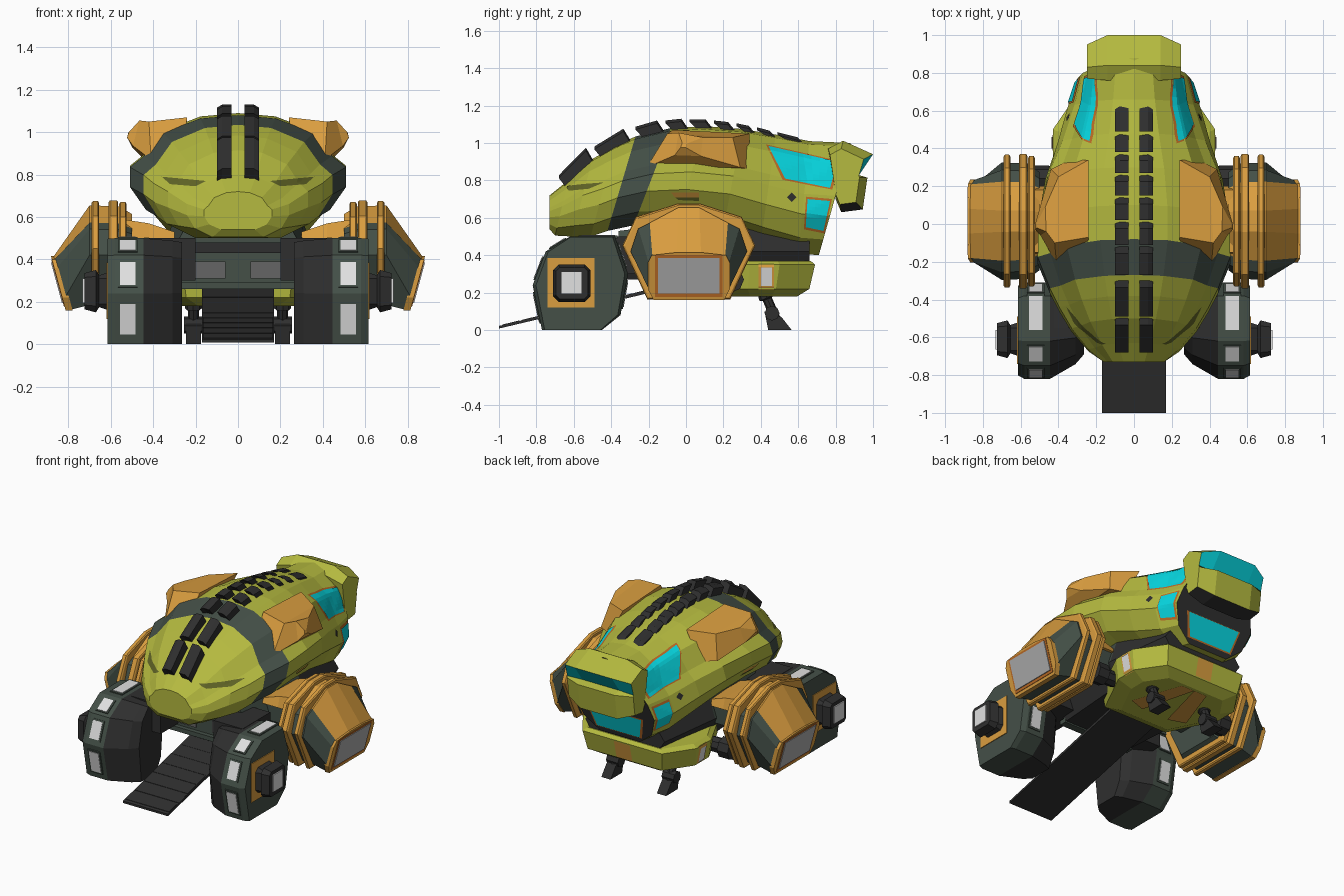
import bpy, bmesh, math
from mathutils import Vector
from mathutils.bvhtree import BVHTree

if "Cube" in bpy.data.objects:
    bpy.data.objects.remove(bpy.data.objects["Cube"])


def mat(name, r, g, b):
    m = bpy.data.materials.new(name)
    m.diffuse_color = (r, g, b, 1)
    m.use_nodes = True
    m.node_tree.nodes["Principled BSDF"].inputs["Base Color"].default_value = m.diffuse_color
    return m


GREEN = mat("lime_green", .46, .49, .05)
DARK = mat("dark_green", .058, .08, .064)
ORANGE = mat("orange", .7, .34, .05)
COAL = mat("charcoal", .028, .028, .028)
CYAN = mat("cyan_glass", .002, .68, .75)
RUST = mat("rust_trim", .5, .15, .02)
LIGHT = mat("pale_light", .75, .75, .75)
GREY = mat("grey_glass", .42, .42, .42)
OLIVE = mat("deep_olive", .12, .13, .02)
SMOKE = mat("smoke_glass", .13, .13, .13)


def finish(name, bm, mats, rule=None, mirror=False):
    bmesh.ops.recalc_face_normals(bm, faces=bm.faces)
    if mirror:
        d = bmesh.ops.duplicate(bm, geom=bm.verts[:] + bm.edges[:] + bm.faces[:])["geom"]
        for v in d:
            if isinstance(v, bmesh.types.BMVert):
                v.co.x *= -1
        bmesh.ops.reverse_faces(bm, faces=[f for f in d if isinstance(f, bmesh.types.BMFace)])
    bm.normal_update()
    if rule:
        for f in bm.faces:
            f.material_index = rule(f.calc_center_median(), f.normal)
    me = bpy.data.meshes.new(name)
    bm.to_mesh(me)
    tree = BVHTree.FromBMesh(bm)
    bm.free()
    for m in mats:
        me.materials.append(m)
    bpy.context.collection.objects.link(bpy.data.objects.new(name, me))
    return tree


def loft(name, rings, mats, rule=None, mirror=False):
    """Skin closed rings of equal point count and cap both ends."""
    bm = bmesh.new()
    vs = [[bm.verts.new(p) for p in r] for r in rings]
    n = len(rings[0])
    for a, b in zip(vs, vs[1:]):
        for i in range(n):
            j = (i + 1) % n
            bm.faces.new((a[i], a[j], b[j], b[i]))
    bm.faces.new(vs[0])
    bm.faces.new(vs[-1])
    return finish(name, bm, mats, rule, mirror)


def box(name, x0, x1, y0, y1, z0, z1, m, mirror=False):
    return loft(name, [[(x, y0, z0), (x, y1, z0), (x, y1, z1), (x, y0, z1)] for x in (x0, x1)], [m], None, mirror)


def tube(name, stations, m, sides=8, mirror=False):
    """Round bar through (point, radius) stations."""
    ax = (Vector(stations[-1][0]) - Vector(stations[0][0])).normalized()
    u = ax.orthogonal().normalized()
    w = ax.cross(u)
    loft(name, [[Vector(p) + r * (u * math.cos(k * math.tau / sides) + w * math.sin(k * math.tau / sides))
                 for k in range(sides)] for p, r in stations], [m], None, mirror)


def decal(name, tree, corners, direction, m, off=.005, mirror=True, n=8):
    """Thin plate projected along direction onto a surface."""
    a, b, c, d = map(Vector, corners)
    dr = Vector(direction)
    bm = bmesh.new()
    g = []
    for i in range(n + 1):
        for j in range(n + 1):
            s, t = i / n, j / n
            p = a.lerp(b, s).lerp(d.lerp(c, s), t)
            hit = tree.ray_cast(p - dr * 3, dr)
            if hit[0] is None:
                hit = tree.find_nearest(p)
            g.append(bm.verts.new(hit[0] - dr * off))
    for i in range(n):
        for j in range(n):
            k = i * (n + 1) + j
            bm.faces.new((g[k], g[k + 1], g[k + n + 2], g[k + n + 1]))
    finish(name, bm, [m], None, mirror)


def framed(name, tree, corners, direction, m, frame, grow=.015, mirror=True):
    c = sum((Vector(p) for p in corners), Vector()) / 4
    big = [Vector(p) + (Vector(p) - c).normalized() * grow for p in corners]
    decal(name + "_frame", tree, big, direction, frame, .004, mirror)
    decal(name, tree, corners, direction, m, .009, mirror)


# main hull: sheared cross-sections from nose to tail; t pinches the upper half
half = [(0, 0), (.5, 0), (.85, .14), (1, .35), (1, .53), (.87, .63), (.7, .84), (.35, .97), (0, 1)]
prof = half + [(-u, v) for u, v in half[-2:0:-1]]
sections = [(-.73, 0, .16, .54, .72, 1), (-.70, .07, .24, .505, .8, 1), (-.61, .11, .33, .5, .915, 1),
            (-.51, .13, .395, .5, .985, 1), (-.42, .15, .445, .53, 1.035, 1), (-.28, .2, .51, .56, 1.08, 1),
            (-.05, .15, .505, .57, 1.09, 1), (.2, .1, .47, .54, 1.075, .97), (.4, .08, .405, .47, 1.045, .93),
            (.6, .06, .35, .41, 1.01, .9), (.71, .17, .3, .4, 1.0, .9)]


def hull_rule(c, n):
    if n.y > .8 and c.y > .7:
        return 2
    return 1 if -.42 < c.y - .17 * (c.z - .55) / .5 < -.25 else 0


hull = loft("hull", [[(u * w * (t if v > .5 else 1), y + sh * v, zb + v * (zt - zb)) for u, v in prof]
                     for y, sh, w, zb, zt, t in sections], [GREEN, DARK, COAL], hull_rule)

# rear cockpit hood with glass under the visor
hp = [(.76, .97), (.84, 1.012), (1.0, .94), (.92, .83), (.97, .815), (.945, .645), (.83, .63), (.8, .7)]


def hood_ring(x, ky, kz, fill=0):
    return [(x, .8 + (y - .8) * ky + fill * (i == 3), .82 + (z - .82) * kz) for i, (y, z) in enumerate(hp)]


def hood_rule(c, n):
    if n.y > .2 and n.z < 0 and .84 < c.z < .94 and abs(n.x) < .8:
        return 1
    return 2 if n.z < -.7 and c.z < .72 else 0


loft("cockpit_hood", [hood_ring(-.25, .75, .78, .035), hood_ring(-.14, 1, 1), hood_ring(.14, 1, 1), hood_ring(.25, .75, .78, .035)],
     [GREEN, CYAN, COAL], hood_rule)

# hull windows, slits and ports
X, Y = (-1, 0, 0), (0, 1, 0)
framed("upper_window", hull, [(0, .44, .985), (0, .81, .9), (0, .77, .76), (0, .53, .81)], X, CYAN, RUST)
framed("lower_window", hull, [(0, .65, .7), (0, .77, .69), (0, .735, .53), (0, .64, .55)], X, CYAN, RUST)
framed("rear_window", hull, [(-.2, 0, .585), (.2, 0, .585), (.16, 0, .44), (-.16, 0, .44)], (0, -1, 0), CYAN, RUST, mirror=False)
decal("side_slit", hull, [(0, -.08, .735), (0, .07, .735), (0, .07, .71), (0, -.06, .71)], X, ORANGE)
decal("side_slit_shadow", hull, [(0, -.06, .71), (0, .07, .71), (0, .07, .69), (0, -.04, .695)], X, OLIVE)
decal("side_port", hull, [(0, .54, .71), (0, .565, .735), (0, .59, .71), (0, .565, .685)], X, COAL)
decal("eye_slit", hull, [(.15, 0, .77), (.36, 0, .79), (.32, 0, .755), (.2, 0, .745)], Y, OLIVE)

# orange shoulder fins
loft("shoulder_fin", [[(.26, -.2, .88), (.24, -.07, 1.07), (.24, .34, 1.05), (.34, .34, .86)],
                      [(.41, -.21, .87), (.42, -.1, 1.05), (.4, .25, 1.03), (.44, .29, .87)],
                      [(.495, -.06, .935), (.465, -.04, 1.055), (.47, .09, 1.03), (.5, .08, .93)],
                      [(.523, -.03, .975), (.515, -.02, 1.0), (.518, .0, .995), (.523, .0, .975)]], [ORANGE], None, True)

# two rows of spine plates riding on the hull top
spans = [(-.67, -.5), (-.48, -.3), (-.26, -.12), (-.1, .01), (.03, .14), (.16, .26), (.28, .37), (.39, .48), (.5, .63)]
for i, (a, b) in enumerate(spans):
    za, zb = (hull.ray_cast(Vector((.07, y, 3)), Vector((0, 0, -1)))[0].z for y in (a, b))
    h = .066 - .005 * i
    ring = [(a + .04, za), (a - .01, za + h), (b - .035, zb + h), (b + .015, zb - .02)]
    loft("spine_plate", [[(x, y, z - .015 * (x > .09)) for y, z in ring] for x in (.03, .075, .1)], [COAL], None, True)

# dark belly block and front bulkhead
loft("belly", [[(-w, y, z0), (w, y, z0), (w + .06, y, .42), (w, y, z1), (-w, y, z1), (-w - .06, y, .42)]
               for y, w, z0, z1 in [(-.36, .26, .27, .53), (.2, .3, .27, .6), (.66, .24, .33, .5)]], [DARK, COAL],
     lambda c, n: 1 if n.z < -.3 or c.y > .2 else 0)
box("bulkhead_vent", -.26, .26, -.385, -.35, .43, .48, COAL)
box("bulkhead_glass", .06, .25, -.368, -.35, .31, .39, SMOKE, True)
box("bulkhead_sill", -.27, .27, -.39, -.34, .26, .29, DARK)

# boarding ramp with slats
def ramp_z(y):
    return .015 + .24 * (y + 1)


loft("ramp", [[(x, -1, .008), (x, 0, .245), (x, 0, .265), (x, -1, .022)] for x in (-.17, .17)], [COAL])
for k in range(9):
    y = -.98 + k * .1
    loft("ramp_slat", [[(x, y, ramp_z(y)), (x, y + .09, ramp_z(y + .09)), (x, y + .09, ramp_z(y + .09) + .01),
                        (x, y, ramp_z(y) + .01)] for x in (-.165, .165)], [COAL])

# lower rear deck
def deck_ring(z, k, dy):
    p = [(.3, .69), (.43, .5), (.43, .34), (.26, .0)]
    p = [(x * k, .35 + (y - .35) * k + dy) for x, y in p]
    return [(x, y, z) for x, y in p] + [(-x, y, z) for x, y in p[::-1]]


deck = loft("lower_deck", [deck_ring(.18, .72, 0), deck_ring(.22, .94, -.01), deck_ring(.35, 1, 0), deck_ring(.37, .93, 0)],
            [GREEN])
framed("deck_light", deck, [(0, .4, .335), (0, .46, .335), (0, .46, .235), (0, .4, .235)], X, LIGHT, ORANGE, .022)
decal("deck_stripe", deck, [(-.06, 0, .345), (.06, 0, .345), (.06, 0, .225), (-.06, 0, .225)], (0, -1, 0), ORANGE, mirror=False)
decal("deck_underside_stripe", deck, [(.1, .2, 0), (.22, .24, 0), (.1, .58, 0), (.0, .58, 0)], (0, 0, 1), ORANGE)

# rear landing legs
tube("landing_strut", [((.21, .41, .24), .04), ((.21, .43, .17), .04), ((.21, .435, .165), .026), ((.21, .48, .06), .026)],
     COAL, 8, True)
tube("landing_ankle", [((.165, .46, .09), .04), ((.255, .46, .09), .04)], COAL, 8, True)
loft("landing_foot", [[(x, .44, 0), (x, .565, 0), (x, .51, .07), (x, .42, .1)] for x in (.175, .245)], [COAL], None, True)

# front leg pods
lp = [(-.38, .5), (-.62, .5), (-.75, .42), (-.82, .24), (-.77, 0), (-.45, 0), (-.35, .08), (-.31, .3)]


def leg_ring(x, k):
    kz = 1 - (1 - k) * .15
    return [(x, -.56 + (y + .56) * k, z if z == 0 else .25 + (z - .25) * kz) for y, z in lp]


loft("front_leg", [leg_ring(.265, .5), leg_ring(.31, .7), leg_ring(.445, 1), leg_ring(.58, 1), leg_ring(.615, .93)],
     [DARK, COAL], lambda c, n: 1 if abs(c.x) < .43 else 0, True)
for i in (0, 1, 2, 3, 6, 7):
    a, b = Vector((0, *lp[i])), Vector((0, *lp[(i + 1) % 8]))
    if i == 0:
        a.y = -.32
    d = (b - a).normalized()
    n = Vector((0, d.z, -d.y))
    n = n if n.dot((a + b) / 2 - Vector((0, -.58, .25))) > 0 else -n
    for tag, hw, cut, m, t in (("leg_light_frame", .046, .15, DARK, .006), ("leg_light", .036, .2, LIGHT, .009)):
        p, q = a.lerp(b, cut), b.lerp(a, cut)
        loft(tag, [[Vector((x, 0, 0)) + v for v in (p - n * .01, q - n * .01, q + n * t, p + n * t)]
                   for x in (.52 - hw, .52 + hw)], [m], None, True)

# leg hubs
box("hub_plate", .6, .62, -.74, -.49, .12, .385, ORANGE, True)


def hub_ring(x, r, c):
    p = [(r, c), (c, r), (-c, r), (-r, c), (-r, -c), (-c, -r), (c, -r), (r, -c)]
    return [(x, -.61 + a, .25 + b) for a, b in p]


loft("hub", [hub_ring(.61, .09, .06), hub_ring(.655, .075, .06), hub_ring(.67, .1, .07), hub_ring(.725, .085, .065)],
     [COAL], None, True)
box("hub_light", .7, .733, -.665, -.56, .195, .31, LIGHT, True)

# side engines: faceted pods tapering to a slanted outer face
big = [(-.17, .19), (-.29, .42), (-.25, .54), (-.19, .57), (-.04, .65), (.07, .65), (.22, .57), (.28, .54), (.32, .42), (.2, .19)]
rim = [(-.2, .17), (-.33, .45), (-.26, .6), (-.04, .67), (.07, .67), (.29, .6), (.36, .45), (.23, .17)]
end = [(-.17, .16), (-.2, .22), (-.2, .36), (-.18, .4), (-.05, .415), (.08, .415), (.21, .4), (.23, .36), (.23, .22), (.2, .16)]


def slant(z):
    return .81 + (z - .16) * .27


def pod_ring(src, x, k):
    return [(x, .015 + (y - .015) * k, .41 + (z - .41) * k) for y, z in src]


loft("engine_pod", [pod_ring(big, .5, .85), pod_ring(big, .56, 1), pod_ring(big, .7, 1.02),
                    [(slant(z) - .01, y, z) for y, z in end]], [DARK, ORANGE],
     lambda c, n: 1 if n.z > .25 and abs(c.y - .015) < .17 else 0, True)
loft("engine_end_frame", [[(slant(z) + o, .015 + (y - .015) * k, z) for y, z in end]
                          for o, k in ((-.03, 1.02), (.003, 1.02))], [ORANGE], None, True)
loft("engine_glass_seal", [[(slant(z) + o, y, z) for y, z in [(-.165, .178), (.195, .178), (.195, .4), (-.165, .4)]]
                           for o in (-.02, .006)], [RUST], None, True)
loft("engine_glass", [[(slant(z) + o, y, z) for y, z in [(-.15, .195), (.18, .195), (.18, .385), (-.15, .385)]]
                      for o in (-.02, .011)], [GREY], None, True)
for x0, x1, k in ((.525, .56, 1.0), (.565, .61, 1.03), (.655, .69, 1.02)):
    loft("engine_rim", [pod_ring(rim, x0, k - .03), pod_ring(rim, x0 + .006, k), pod_ring(rim, x1 - .006, k),
                        pod_ring(rim, x1, k - .03)], [ORANGE], None, True)

# arms joining engines and legs to the belly
box("engine_arm", .28, .53, -.14, .18, .38, .5, DARK, True)
loft("engine_arm_cover", [[(x, -.17, .5), (x, .2, .5), (x, .18, z), (x, -.15, z)] for x, z in ((.3, .53), (.42, .57), (.55, .59))],
     [ORANGE], None, True)
tube("engine_joint", [((.36, .24, .27), .05), ((.44, .24, .27), .05), ((.45, .24, .27), .07), ((.53, .24, .27), .07)],
     COAL, 8, True)
box("leg_arm", .2, .42, -.55, -.25, .3, .5, COAL, True)
